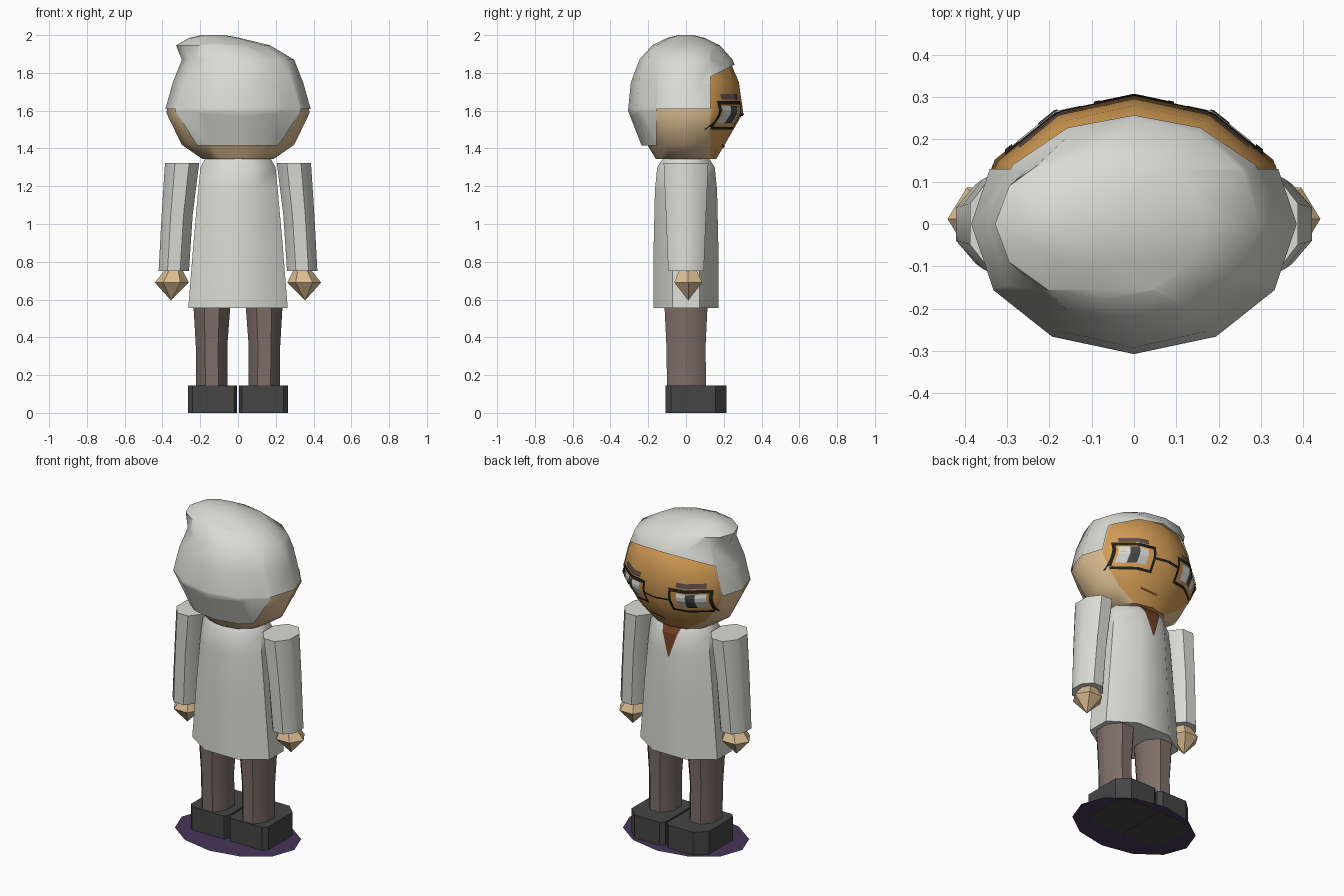
import bpy, bmesh, math
from mathutils import Vector
from mathutils.bvhtree import BVHTree

if "Cube" in bpy.data.objects:
    bpy.data.objects.remove(bpy.data.objects["Cube"])


def material(name, rgb):
    m = bpy.data.materials.new(name)
    m.diffuse_color = (*rgb, 1)
    m.use_nodes = True
    m.node_tree.nodes["Principled BSDF"].inputs["Base Color"].default_value = m.diffuse_color
    return m


WHITE = material("off_white", (.70, .71, .66))
TAN = material("tan_skin", (.72, .52, .29))
ORANGE = material("face_skin", (.65, .33, .09))
TROUSER = material("dusty_brown", (.21, .155, .135))
SHOE = material("charcoal", (.06, .06, .06))
PURPLE = material("dark_purple", (.065, .035, .10))
RUST = material("rust_brown", (.17, .05, .02))
BLACK = material("near_black", (.015, .015, .012))
BROW = material("brow_brown", (.13, .085, .075))


def finish(bm, name, mats, smooth=40):
    me = bpy.data.meshes.new(name)
    bm.to_mesh(me)
    bm.free()
    ob = bpy.data.objects.new(name, me)
    bpy.context.collection.objects.link(ob)
    for m in mats:
        me.materials.append(m)
    if smooth:
        bpy.ops.object.select_all(action='DESELECT')
        ob.select_set(True)
        bpy.context.view_layer.objects.active = ob
        bpy.ops.object.shade_smooth_by_angle(angle=math.radians(smooth))
    return ob


def loft(rings, n=12, turn=0.0):
    """Closed tube through elliptical rings (z, cx, cy, rx, ry)."""
    bm = bmesh.new()
    loops = []
    for z, cx, cy, rx, ry in rings:
        ang = [2 * math.pi * (i + turn) / n for i in range(n)]
        loops.append([bm.verts.new((cx + rx * math.cos(a), cy + ry * math.sin(a), z)) for a in ang])
    for a, b in zip(loops, loops[1:]):
        for i in range(n):
            j = (i + 1) % n
            bm.faces.new((a[i], a[j], b[j], b[i]))
    bm.faces.new(loops[0][::-1])
    bm.faces.new(loops[-1])
    bmesh.ops.remove_doubles(bm, verts=bm.verts, dist=.0005)
    bmesh.ops.recalc_face_normals(bm, faces=bm.faces)
    return bm


def cut(bm, co, no):
    bmesh.ops.bisect_plane(bm, geom=bm.verts[:] + bm.edges[:] + bm.faces[:],
                           plane_co=co, plane_no=no)


def prism(outline, z0, z1):
    bm = bmesh.new()
    f = bm.faces.new([bm.verts.new((x, y, z0)) for x, y in outline])
    top = bmesh.ops.extrude_face_region(bm, geom=[f])['geom']
    for v in top:
        if isinstance(v, bmesh.types.BMVert):
            v.co.z = z1
    bmesh.ops.recalc_face_normals(bm, faces=bm.faces)
    return bm


# Head, face region split from the sides
skull = loft([(1.345, 0, 0, .19, .16), (1.42, 0, 0, .298, .205), (1.59, 0, 0, .380, .303),
              (1.75, 0, 0, .338, .28), (1.85, 0, 0, .285, .238), (1.93, -.03, 0, .13, .13)])
cut(skull, (0, .13, 0), (0, 1, 0))
for f in skull.faces:
    f.material_index = int(f.calc_center_median().y > .13)
head_tree = BVHTree.FromBMesh(skull)
finish(skull, "head", [TAN, ORANGE])

# Swept hair shell, opened around face and cheeks
hair = loft([(1.415, 0, 0, .305, .235), (1.60, 0, 0, .387, .307), (1.75, 0, 0, .345, .292),
             (1.87, 0, 0, .297, .247), (1.945, -.078, 0, .25, .18),
             (1.985, -.125, 0, .135, .10), (2.0, -.13, 0, .06, .04)])
slope = .5
cut(hair, (0, .13, 0), (0, 1, 0))
cut(hair, (0, -.155, 0), (0, 1, 0))
cut(hair, (0, 0, 1.61), (0, 0, 1))
cut(hair, (0, .13, 1.78), (0, -slope, 1))
doomed = []
for f in hair.faces:
    c = f.calc_center_median()
    on_face = c.y > .13 and c.z < 1.78 + slope * (c.y - .13)
    on_cheek = c.y > -.155 and c.z < 1.61
    if on_face or on_cheek:
        doomed.append(f)
bmesh.ops.delete(hair, geom=doomed, context='FACES')
finish(hair, "hair", [WHITE], 50)

# Long coat
coat = loft([(.555, 0, 0, .285, .185), (.9, 0, 0, .255, .185), (1.18, 0, 0, .228, .178),
             (1.30, 0, 0, .215, .165), (1.35, 0, 0, .185, .13)], 8, .5)
coat_tree = BVHTree.FromBMesh(coat)
finish(coat, "coat", [WHITE], 50)


def decal(name, mat, tree, rects, lift):
    """Thin plates in x-z draped on the front; rect = x0, x1, z0, z1, taper, slant."""
    bm = bmesh.new()
    for x0, x1, z0, z1, taper, slant in rects:
        nx, nz = 10, 4
        grid = []
        for k in range(nz + 1):
            row = []
            for i in range(nx + 1):
                t, u = i / nx, k / nz
                w = 1 - taper * (1 - u)
                x = (x0 + x1) / 2 + (t - .5) * (x1 - x0) * w
                z = z0 + (z1 - z0) * u + slant * t
                hit = tree.ray_cast(Vector((x, 2, z)), Vector((0, -1, 0)))[0]
                row.append(bm.verts.new((x, (hit.y if hit else .13) + lift, z)))
            grid.append(row)
        for a, b in zip(grid, grid[1:]):
            for i in range(nx):
                bm.faces.new((a[i + 1], a[i], b[i], b[i + 1]))
    return finish(bm, name, [mat], 0)


def both(x0, x1, z0, z1, slant=0.0):
    return [(x0, x1, z0, z1, 0, slant), (-x1, -x0, z0, z1, 0, -slant) if not slant
            else (-x1, -x0, z0 + slant, z1 + slant, 0, -slant)]


# Eyes, brows, glasses and mouth
decal("eye_whites", WHITE, head_tree, both(.125, .275, 1.535, 1.625), .005)
decal("pupils", SHOE, head_tree, both(.18, .225, 1.535, 1.625), .008)
decal("eyebrows", BROW, head_tree, both(.12, .27, 1.658, 1.687), .006)
frames = (both(.08, .305, 1.632, 1.652) + both(.08, .305, 1.500, 1.514)
          + both(.08, .095, 1.514, 1.632) + both(.288, .305, 1.514, 1.632)
          + [(-.08, .08, 1.572, 1.584, 0, 0)])
decal("glasses", BLACK, head_tree, frames, .008)
decal("mouth", RUST, head_tree, [(0, .11, 1.402, 1.412, 0, .014)], .005)

# Neck tie
decal("tie", RUST, coat_tree, [(-.065, .065, 1.16, 1.348, .95, 0)], .006)

# Limbs, mirrored by side
for s, side in ((1, "right"), (-1, "left")):
    finish(loft([(.75, s * .34, 0, .087, .102), (1.05, s * .322, 0, .089, .115),
                 (1.322, s * .296, 0, .098, .128)], 8, .5), side + "_sleeve", [WHITE], 50)
    finish(loft([(.595, s * .355, .012, .0001, .0001), (.69, s * .35, .012, .09, .085),
                 (.76, s * .34, .01, .045, .05)], 6), side + "_hand", [TAN], 30)
    finish(loft([(.13, s * .138, .003, .09, .112), (.35, s * .14, 0, .09, .112),
                 (.60, s * .138, 0, .108, .125)], 8, .5), side + "_leg", [TROUSER], 50)
    shoe = [(.005, -.08), (.02, -.108), (.24, -.108), (.265, -.08),
            (.265, .155), (.20, .215), (.03, .215), (.005, .195)]
    finish(prism([(s * x, y) for x, y in shoe], 0, .145), side + "_shoe", [SHOE], 30)

# Dark ground disc under the feet
disc = bmesh.new()
disc.faces.new([disc.verts.new((.385 * math.cos(a * math.pi / 6),
                                .28 * math.sin(a * math.pi / 6), .003)) for a in range(12)])
finish(disc, "ground_disc", [PURPLE], 0)
